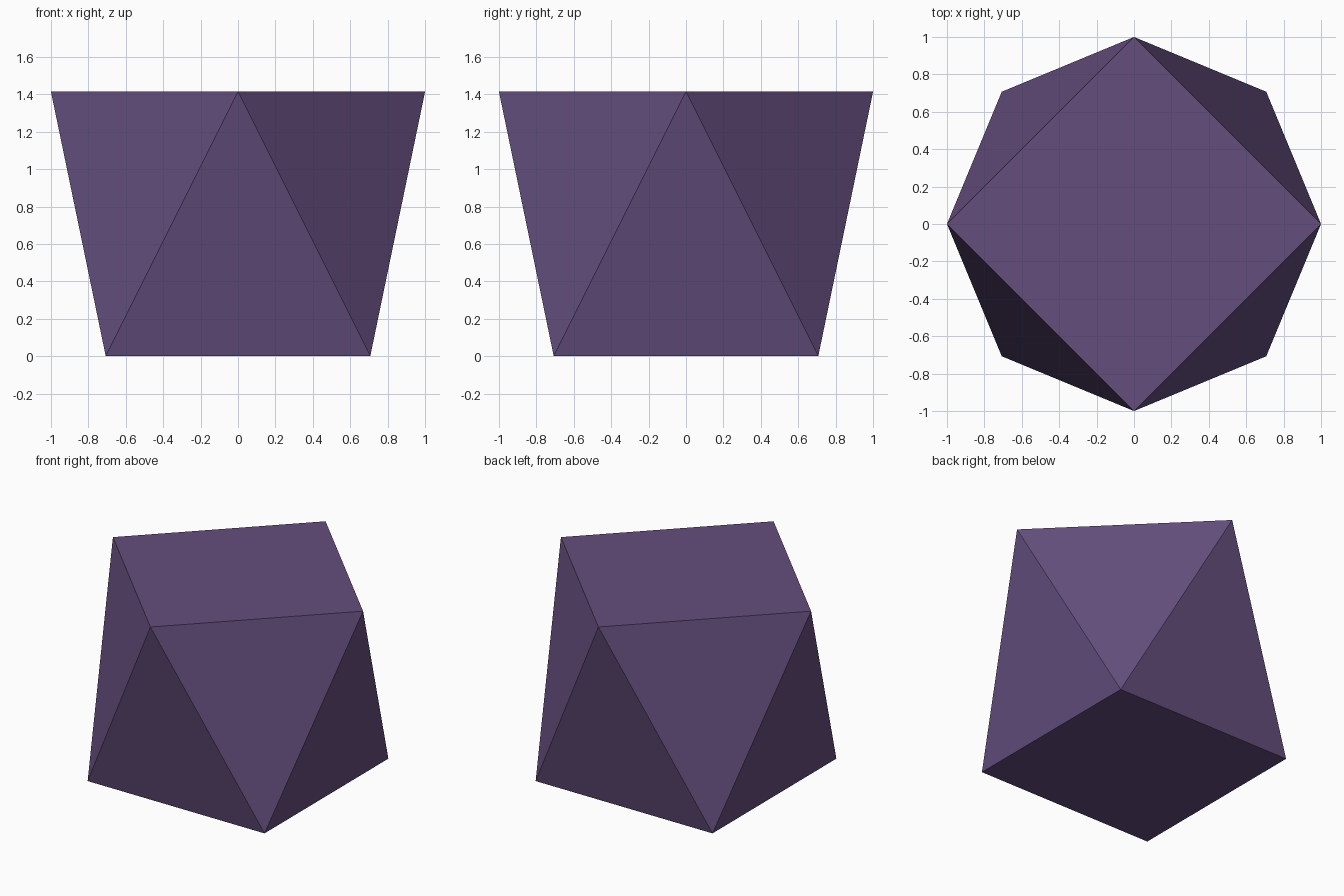
import bpy
import bmesh
from math import cos, sin, pi, sqrt

if "Cube" in bpy.data.objects:
    bpy.data.objects.remove(bpy.data.objects["Cube"])

SIDES = 4
HEIGHT = sqrt(2)

purple = bpy.data.materials.new("muted purple")
purple.diffuse_color = (0.127, 0.076, 0.205, 1)
purple.use_nodes = True
purple.node_tree.nodes["Principled BSDF"].inputs["Base Color"].default_value = purple.diffuse_color


def ring(bm, z, turn):
    """Square of unit radius at height z, turned about the z axis."""
    return [bm.verts.new((cos(turn + 2 * pi * i / SIDES),
                          sin(turn + 2 * pi * i / SIDES), z))
            for i in range(SIDES)]


# Square antiprism: the top square is turned an eighth against the base
bm = bmesh.new()
top = ring(bm, HEIGHT, 0)
base = ring(bm, 0, pi / 4)
bm.faces.new(top)
bm.faces.new(base[::-1])

# Band of alternating triangles
for i in range(SIDES):
    j = (i + 1) % SIDES
    bm.faces.new((top[i], base[i], top[j]))
    bm.faces.new((base[i], base[j], top[j]))
bmesh.ops.recalc_face_normals(bm, faces=bm.faces[:])

mesh = bpy.data.meshes.new("square_antiprism")
bm.to_mesh(mesh)
bm.free()
mesh.materials.append(purple)
solid = bpy.data.objects.new("square_antiprism", mesh)
bpy.context.collection.objects.link(solid)
